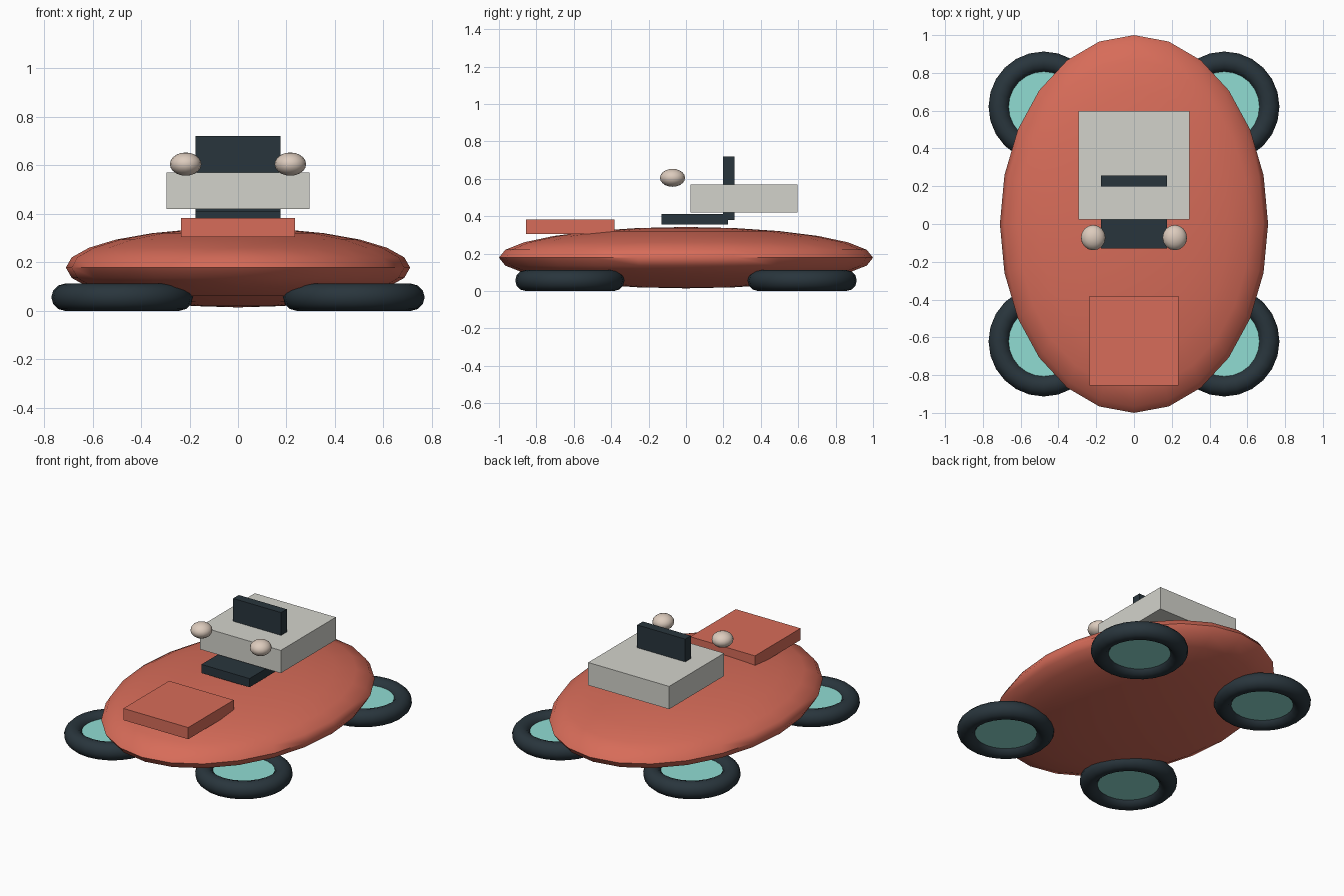
import bpy
import math

if "Cube" in bpy.data.objects:
    bpy.data.objects.remove(bpy.data.objects["Cube"])


def material(name, rgb):
    m = bpy.data.materials.new(name)
    m.diffuse_color = (*rgb, 1)
    m.use_nodes = True
    m.node_tree.nodes["Principled BSDF"].inputs["Base Color"].default_value = m.diffuse_color
    return m


RED = material("red_paint", (0.68, 0.15, 0.10))
DARK = material("dark_rubber", (0.022, 0.036, 0.046))
TEAL = material("teal_hub", (0.28, 0.72, 0.65))
GREY = material("pale_grey", (0.65, 0.65, 0.60))
CREAM = material("cream_lamp", (0.72, 0.60, 0.51))


def finish(name, mat, smooth=None):
    ob = bpy.context.object
    ob.name = ob.data.name = name
    ob.data.materials.append(mat)
    bpy.ops.object.transform_apply(location=False, rotation=False, scale=True)
    if smooth:
        bpy.ops.object.shade_smooth_by_angle(angle=math.radians(smooth))
    return ob


def box(name, mat, half_x, y, z):
    bpy.ops.mesh.primitive_cube_add(size=1, location=(0, sum(y) / 2, sum(z) / 2))
    bpy.context.object.scale = (2 * half_x, y[1] - y[0], z[1] - z[0])
    return finish(name, mat)


def ellipsoid(name, mat, centre, radii, segments, rings):
    bpy.ops.mesh.primitive_uv_sphere_add(segments=segments, ring_count=rings,
                                         radius=1, location=centre)
    bpy.context.object.scale = radii
    return finish(name, mat, 60)


# Flattened body shell
ellipsoid("body", RED, (0, 0, 0.178), (0.71, 1.0, 0.164), 24, 12)

# Boxes stacked on the body
box("front_hood", RED, 0.236, (-0.856, -0.381), (0.305, 0.382))
box("seat", DARK, 0.175, (-0.13, 0.225), (0.354, 0.411))
box("seat_back", DARK, 0.175, (0.199, 0.258), (0.38, 0.72))
box("engine_block", GREY, 0.295, (0.024, 0.597), (0.42, 0.57))

# Lamps and flat-lying wheels, mirrored left/right and front/back
for sx, side in ((-1, "left"), (1, "right")):
    ellipsoid(f"{side}_lamp", CREAM, (sx * 0.216, -0.072, 0.605),
              (0.065, 0.067, 0.048), 16, 10)
    for sy, end in ((-1, "front"), (1, "rear")):
        at = (sx * 0.478, sy * 0.621, 0.056)
        bpy.ops.mesh.primitive_torus_add(major_segments=24, minor_segments=12,
                                         major_radius=0.236, minor_radius=0.056,
                                         location=at)
        finish(f"{end}_{side}_tyre", DARK, 60)
        bpy.ops.mesh.primitive_cylinder_add(vertices=24, radius=0.2,
                                            depth=0.044, location=at)
        finish(f"{end}_{side}_hub", TEAL, 30)
